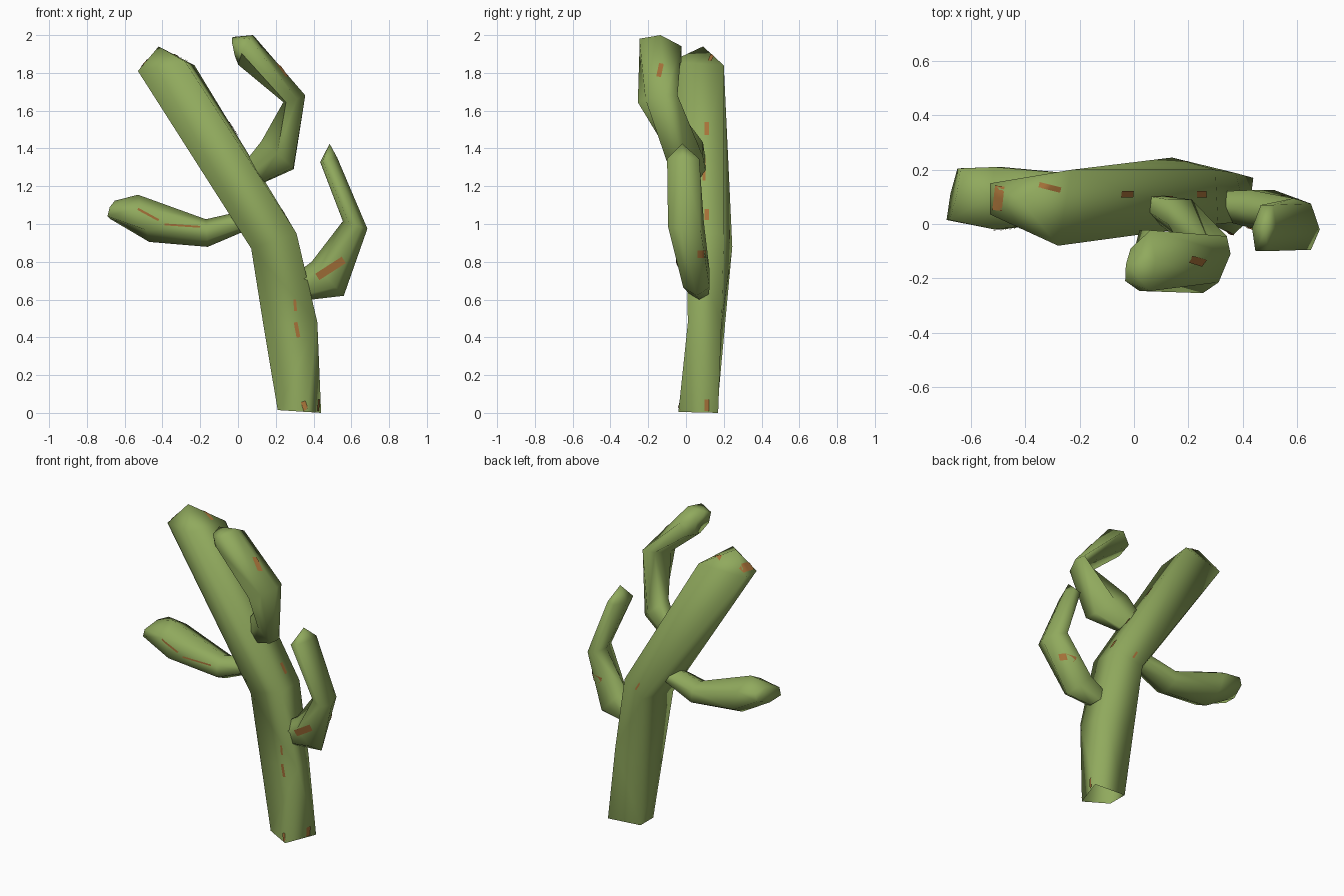
import bpy, bmesh, math
from mathutils import Vector
from mathutils.bvhtree import BVHTree

if "Cube" in bpy.data.objects:
    bpy.data.objects.remove(bpy.data.objects["Cube"])

SIDES = 6


def material(name, rgb):
    m = bpy.data.materials.new(name)
    m.diffuse_color = (*rgb, 1)
    m.use_nodes = True
    m.node_tree.nodes["Principled BSDF"].inputs["Base Color"].default_value = m.diffuse_color
    return m


green = material("cactus green", (0.28, 0.40, 0.11))
rust = material("rust orange", (0.38, 0.165, 0.04))


def finish(name, bm, mat):
    me = bpy.data.meshes.new(name)
    bm.to_mesh(me)
    me.materials.append(mat)
    ob = bpy.data.objects.new(name, me)
    bpy.context.collection.objects.link(ob)
    return ob


def section(centre, u, v):
    """Six-sided ring from a centre and two half-width vectors."""
    c, u, v = Vector(centre), Vector(u), Vector(v) / 0.866
    return [c + u * math.cos(a) + v * math.sin(a)
            for a in (2 * math.pi * k / SIDES for k in range(SIDES))]


def limb(name, rings, apex=None):
    """Tube through the rings, closed with a flat end or a point; the root stays open."""
    bm = bmesh.new()
    vs = [[bm.verts.new(p) for p in row] for row in rings]
    n = len(vs[0])
    for a, b in zip(vs, vs[1:]):
        for k in range(n):
            m = (k + 1) % n
            bm.faces.new((a[k], a[m], b[m], b[k]))
    if apex:
        tip = bm.verts.new(apex)
        for k in range(n):
            bm.faces.new((vs[-1][k], vs[-1][(k + 1) % n], tip))
    else:
        bm.faces.new(vs[-1])
    bmesh.ops.triangulate(bm, faces=bm.faces)
    bmesh.ops.recalc_face_normals(bm, faces=bm.faces)
    tree = BVHTree.FromBMesh(bm)
    ob = finish(name, bm, green)
    bm.free()
    bpy.ops.object.select_all(action='DESELECT')
    ob.select_set(True)
    bpy.context.view_layer.objects.active = ob
    bpy.ops.object.shade_smooth_by_angle(angle=math.radians(105))
    return tree


# Views used to lay marks on a surface: ray direction and the plane's two axes
VIEWS = {
    "front": (Vector((0, 1, 0)), Vector((1, 0, 0)), Vector((0, 0, 1))),
    "back": (Vector((0, -1, 0)), Vector((1, 0, 0)), Vector((0, 0, 1))),
    "right": (Vector((-1, 0, 0)), Vector((0, 1, 0)), Vector((0, 0, 1))),
    "top": (Vector((0, 0, -1)), Vector((1, 0, 0)), Vector((0, 1, 0))),
}


def fleck(name, tree, view, x0, y0, x1, y1, width):
    """Thin mark projected on a limb along a line seen in one view."""
    ray, ax, ay = VIEWS[view]
    a, b = ax * x0 + ay * y0, ax * x1 + ay * y1
    side = (b - a).cross(ray).normalized() * width / 2
    bm = bmesh.new()
    grid = []
    for i in range(5):
        row = []
        for j in (-1, 0, 1):
            hit, nor, _, _ = tree.ray_cast(a.lerp(b, i / 4) + side * j - ray * 5, ray)
            row.append(bm.verts.new(hit - ray * 0.005) if hit else None)
        grid.append(row)
    for r, s in zip(grid, grid[1:]):
        for j in (0, 1):
            quad = (r[j], r[j + 1], s[j + 1], s[j])
            if all(quad):
                f = bm.faces.new(quad)
                f.normal_update()
                if f.normal.dot(ray) > 0:
                    f.normal_flip()
    ob = finish(name, bm, rust)
    ob.data.shade_smooth()
    bm.free()


# Leaning four-sided trunk: back right, back left, left, front corners
trunk = limb("trunk", [
    [(0.44, 0.17, 0), (0.21, 0.165, 0.015), (0.21, 0.035, 0.015), (0.365, -0.04, 0.005)],
    [(0.375, 0.188, 0.48), (0.175, 0.205, 0.45), (0.137, 0.035, 0.45), (0.42, 0.01, 0.48)],
    [(0.30, 0.20, 0.95), (0.14, 0.245, 0.88), (0.07, 0.03, 0.87), (0.31, 0.0, 0.95)],
    [(-0.23, 0.20, 1.84), (-0.53, 0.15, 1.81), (-0.53, 0.035, 1.81), (-0.28, -0.08, 1.86)],
], (-0.42, 0.09, 1.94))

# Low arm on the left
left_arm = limb("left_arm", [
    section((0.05, 0.10, 1.02), (0.02, 0, 0.06), (0, 0.06, 0)),
    section((-0.165, 0.10, 0.952), (-0.005, 0, 0.073), (0, 0.08, 0)),
    section((-0.50, 0.095, 1.03), (-0.03, 0, 0.125), (0, 0.115, 0)),
    section((-0.665, 0.11, 1.075), (0.012, 0, 0.048), (0.02, 0.095, 0.01)),
])

# Bent arm at the top, reaching forward
upper_arm = limb("upper_arm", [
    section((0.055, 0.07, 1.25), (0.04, 0, -0.05), (-0.02, 0.04, 0.02)),
    section((0.21, 0.0, 1.365), (0.085, 0, -0.075), (-0.04, 0.09, 0.03)),
    section((0.298, -0.15, 1.663), (0.058, 0.04, 0.018), (0.015, 0.085, 0.01)),
    section((0.04, -0.135, 1.922), (0.04, 0, 0.078), (0, 0.112, -0.02)),
    section((-0.015, -0.15, 1.918), (-0.015, 0, 0.072), (0.01, 0.06, -0.01)),
])

# Bent arm on the right
right_arm = limb("right_arm", [
    section((0.33, 0.07, 0.655), (0.06, 0, -0.055), (0, 0.05, 0)),
    section((0.475, 0.055, 0.71), (0.085, 0, -0.09), (0, 0.07, 0)),
    section((0.62, 0.0, 0.995), (0.065, -0.02, -0.02), (0, 0.085, 0)),
    section((0.48, -0.015, 1.34), (0.045, 0, 0.012), (0.01, 0.085, 0)),
], (0.485, -0.02, 1.425))

# Rust flecks: limb, view, line ends and width in that view
marks = [
    (right_arm, "front", 0.42, 0.72, 0.56, 0.81, 0.04),
    (trunk, "front", 0.30, 0.60, 0.305, 0.54, 0.015),
    (trunk, "front", 0.305, 0.48, 0.32, 0.40, 0.02),
    (trunk, "front", 0.345, 0.06, 0.36, 0.015, 0.025),
    (left_arm, "front", -0.53, 1.08, -0.42, 1.02, 0.012),
    (left_arm, "front", -0.39, 0.998, -0.20, 0.985, 0.010),
    (trunk, "right", 0.11, 1.47, 0.11, 1.54, 0.025),
    (trunk, "right", 0.095, 1.23, 0.095, 1.35, 0.015),
    (trunk, "right", 0.11, 1.02, 0.11, 1.08, 0.025),
    (trunk, "right", 0.11, 0.01, 0.11, 0.07, 0.025),
    (right_arm, "right", 0.06, 0.84, 0.105, 0.84, 0.04),
    (upper_arm, "right", -0.145, 1.78, -0.13, 1.85, 0.025),
    (trunk, "top", -0.35, 0.145, -0.27, 0.125, 0.02),
    (trunk, "top", -0.505, 0.05, -0.495, 0.14, 0.035),
    (trunk, "back", 0.20, 0.92, 0.17, 0.97, 0.012),
]
for i, m in enumerate(marks):
    fleck(f"rust_fleck_{i + 1}", *m)
